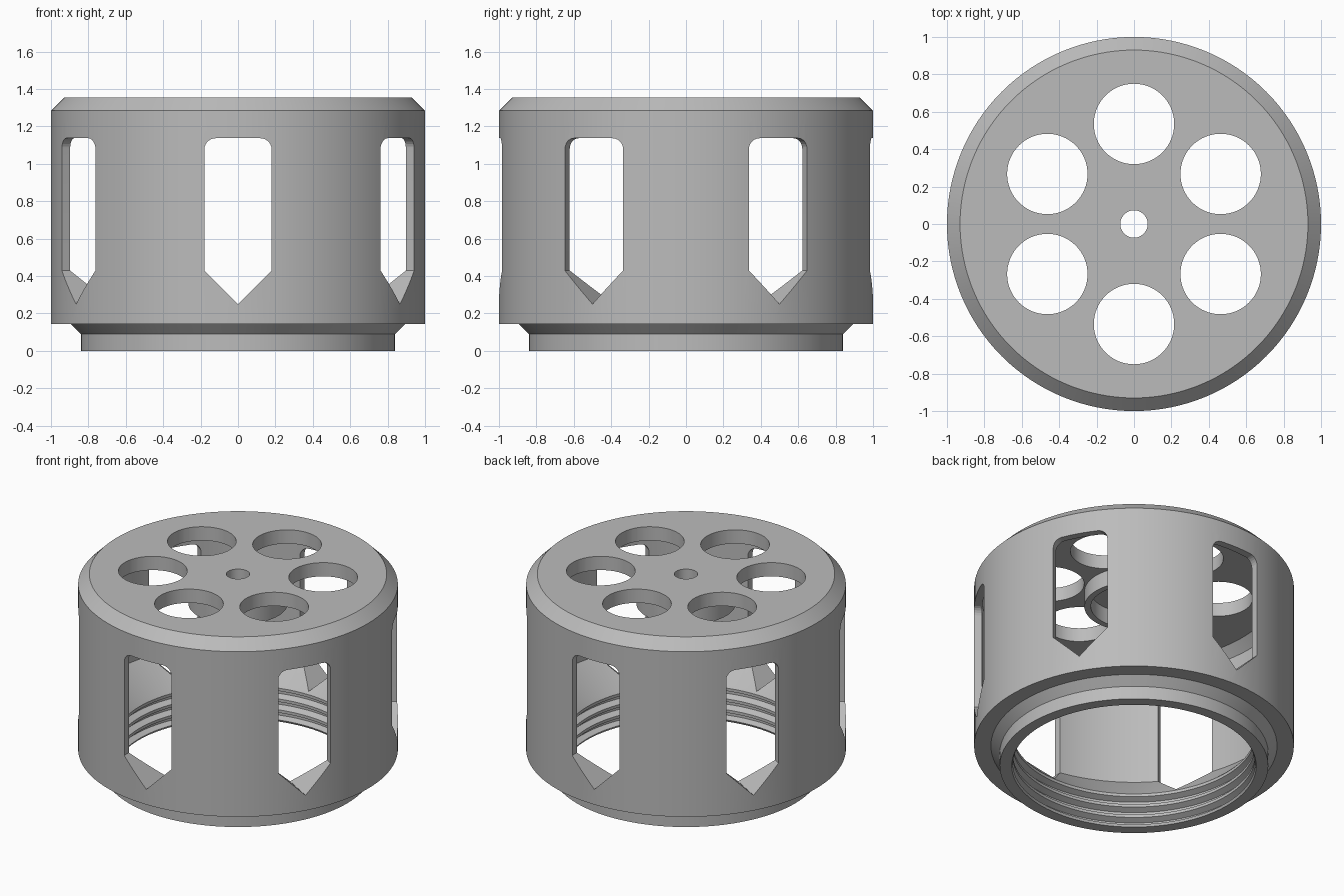
import bpy, bmesh
from math import sin, cos, pi, radians
from mathutils import Matrix

SIDES = 128
old = bpy.data.objects.get("Cube")
if old:
    bpy.data.objects.remove(old, do_unlink=True)

grey = bpy.data.materials.new("plain_grey")
grey.use_nodes = True
grey.diffuse_color = (0.5, 0.5, 0.5, 1)
grey.node_tree.nodes["Principled BSDF"].inputs["Base Color"].default_value = (0.5, 0.5, 0.5, 1)


def new_object(name, bm):
    bmesh.ops.recalc_face_normals(bm, faces=bm.faces)
    mesh = bpy.data.meshes.new(name)
    bm.to_mesh(mesh)
    bm.free()
    obj = bpy.data.objects.new(name, mesh)
    bpy.context.collection.objects.link(obj)
    mesh.materials.append(grey)
    return obj


def lathe(name, profile):
    """Closed (radius, height) outline turned about z."""
    bm = bmesh.new()
    rings = [[bm.verts.new((r * cos(2 * pi * i / SIDES), r * sin(2 * pi * i / SIDES), z))
              for i in range(SIDES)] for r, z in profile]
    for k, a in enumerate(rings):
        b = rings[(k + 1) % len(rings)]
        for i in range(SIDES):
            j = (i + 1) % SIDES
            bm.faces.new((a[i], a[j], b[j], b[i]))
    return new_object(name, bm)


# Outer wall, closed top and plain centre hole
outer = [(0.84, 0), (0.84, 0.09), (0.895, 0.145), (1, 0.145), (1, 1.285),
         (0.93, 1.355), (0.073, 1.355)]
# Hollow collar under the lid, then ceiling and inner wall down to the sloped shelf
inner = [(0.073, 1.26), (0.27, 1.26), (0.27, 1.15), (0.31, 1.15), (0.31, 1.26),
         (0.89, 1.26), (0.95, 1.2), (0.95, 0.43), (0.77, 0.25)]
# Screw thread ridges inside the neck
thread = []
for n in range(3):
    top = 0.235 - n * 0.075
    thread += [(0.757, top), (0.757, top - 0.02), (0.795, top - 0.038), (0.795, top - 0.055)]
thread += [(0.757, 0.015), (0.765, 0)]
body = lathe("cap_body", outer + inner + thread)

# Window cutter: rounded top corners and a pointed bottom, six times around
HALF, TOP, SHOULDER, TIP, FILLET = 0.18, 1.137, 0.43, 0.25, 0.06
outline = [(0, TIP), (HALF, SHOULDER)]
for side in (1, -1):
    arc = [(side * (HALF - FILLET + FILLET * cos(a)), TOP - FILLET + FILLET * sin(a))
           for a in [radians(15 * s) for s in range(7)]]
    outline += arc[::side]
outline.append((-HALF, SHOULDER))
bm = bmesh.new()
for k in range(6):
    turn = Matrix.Rotation(radians(60 * k), 4, 'Z')
    near = [bm.verts.new((x, -0.6, z)) for x, z in outline]
    face = bm.faces.new(near)
    ext = bmesh.ops.extrude_face_region(bm, geom=[face], use_keep_orig=True)["geom"]
    far = [v for v in ext if isinstance(v, bmesh.types.BMVert)]
    bmesh.ops.translate(bm, verts=far, vec=(0, -0.6, 0))
    bmesh.ops.transform(bm, matrix=turn, verts=near + far)
windows = new_object("window_cutter", bm)

# Lid hole cutter: six round holes
bm = bmesh.new()
for k in range(6):
    a = radians(30 + 60 * k)
    bmesh.ops.create_cone(bm, cap_ends=True, segments=64, radius1=0.215, radius2=0.215, depth=0.4,
                          matrix=Matrix.Translation((0.535 * cos(a), 0.535 * sin(a), 1.36)))
holes = new_object("lid_hole_cutter", bm)

# Cut the openings and keep the result as plain geometry
for cutter in (windows, holes):
    mod = body.modifiers.new(cutter.name, 'BOOLEAN')
    mod.operation = 'DIFFERENCE'
    mod.solver = 'EXACT'
    mod.object = cutter
    cutter.hide_render = True
bpy.context.view_layer.update()
graph = bpy.context.evaluated_depsgraph_get()
cut = bpy.data.meshes.new_from_object(body.evaluated_get(graph))
body.modifiers.clear()
body.data = cut
cut.materials.clear()
cut.materials.append(grey)
for p in cut.polygons:
    p.material_index = 0
for cutter in (windows, holes):
    bpy.data.objects.remove(cutter, do_unlink=True)

# Smooth curved walls, keep crisp edges
bpy.ops.object.select_all(action='DESELECT')
body.select_set(True)
bpy.context.view_layer.objects.active = body
bpy.ops.object.shade_smooth_by_angle(angle=radians(14))
